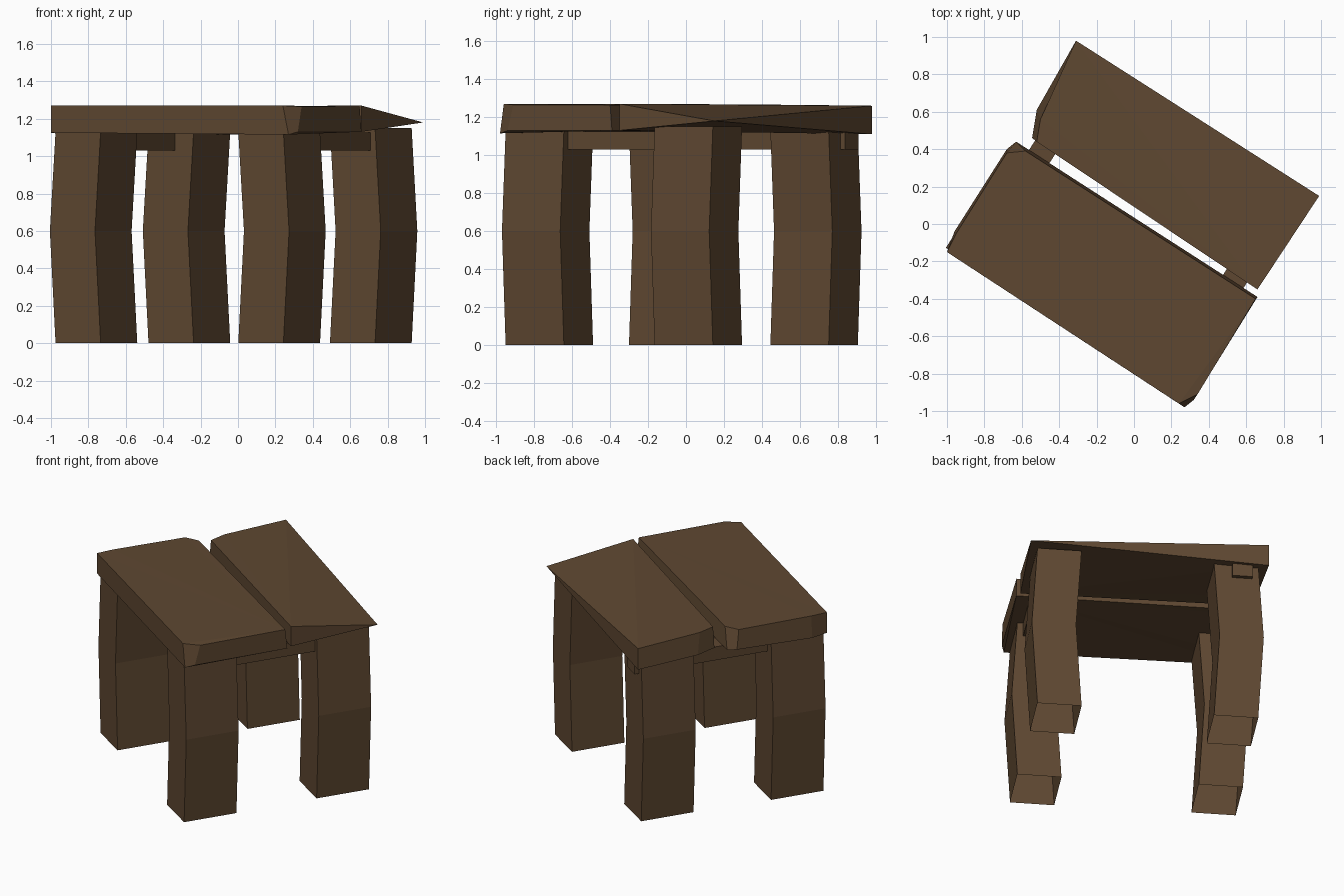
import bpy, bmesh, math
from mathutils import Vector

if "Cube" in bpy.data.objects:
    bpy.data.objects.remove(bpy.data.objects["Cube"])

wood = bpy.data.materials.new("dark brown wood")
wood.diffuse_color = (0.113, 0.064, 0.031, 1)
wood.use_nodes = True
wood.node_tree.nodes["Principled BSDF"].inputs["Base Color"].default_value = wood.diffuse_color

# Stool axes: U runs along the planks, V across them
U = Vector((0.843, -0.538, 0))
V = Vector((0.538, 0.843, 0))


def loft(name, rings, cap_first=True, cap_last=True):
    """Skin equal-sized rings (bottom to top) and fan-cap the ends."""
    bm = bmesh.new()
    rows = [[bm.verts.new(p) for p in ring] for ring in rings]
    n = len(rows[0])
    for lo, hi in zip(rows, rows[1:]):
        for i in range(n):
            j = (i + 1) % n
            bm.faces.new((lo[i], lo[j], hi[j], hi[i]))
    for row, wanted in ((rows[0], cap_first), (rows[-1], cap_last)):
        if wanted:
            for i in range(1, n - 1):
                bm.faces.new((row[0], row[i], row[i + 1]))
    bmesh.ops.remove_doubles(bm, verts=bm.verts, dist=0.0005)
    bmesh.ops.recalc_face_normals(bm, faces=bm.faces)
    mesh = bpy.data.meshes.new(name)
    bm.to_mesh(mesh)
    bm.free()
    mesh.materials.append(wood)
    obj = bpy.data.objects.new(name, mesh)
    bpy.context.collection.objects.link(obj)
    return obj


def rect(center, half_u, half_v):
    return [center + U * a * half_u + V * b * half_v
            for a, b in ((-1, -1), (1, -1), (1, 1), (-1, 1))]


# Legs: open-bottomed box posts that bow outward along the planks
for name, x, y, side, top in (
        ("front_left_leg", -0.757, -0.07, -1, 1.13),
        ("front_right_leg", 0.22, -0.72, 1, 1.13),
        ("back_left_leg", -0.26, 0.675, -1, 1.13),
        ("back_right_leg", 0.71, 0.065, 1, 1.15)):
    rings = []
    for z, bow in ((0, 0), (0.6, 0.036), (top, 0)):
        rings.append(rect(Vector((x, y, z)) + U * side * bow, 0.143, 0.182))
    loft(name, rings, cap_first=False)

# Cross bars joining the planks underneath, given where they cross the gap
for name, x, y, start, end in (
        ("left_cross_bar", -0.475, 0.41, -0.50, 0.55),
        ("right_cross_bar", 0.545, -0.285, -0.50, 0.56)):
    mid = Vector((x, y, 0)) + V * (start + end) / 2
    loft(name, [rect(mid + Vector((0, 0, z)), 0.065, (end - start) / 2)
                for z in (1.03, 1.125)])

# Back plank: one corner is hewn down to a point
loft("back_plank", [
    [(0.66, -0.35, 1.13), (0.99, 0.15, 1.18), (-0.31, 0.98, 1.11),
     (-0.52, 0.61, 1.13), (-0.545, 0.46, 1.13)],
    [(0.66, -0.35, 1.27), (0.99, 0.15, 1.18), (-0.31, 0.98, 1.26),
     (-0.50, 0.56, 1.265), (-0.52, 0.44, 1.265)]])

# Front plank: worn, chipped corners
loft("front_plank", [
    [(0.66, -0.39, 1.13), (-0.63, 0.44, 1.13), (-0.68, 0.40, 1.13),
     (-0.96, -0.04, 1.12), (-1.00, -0.15, 1.125), (0.27, -0.98, 1.115),
     (0.32, -0.94, 1.13)],
    [(0.65, -0.40, 1.265), (-0.58, 0.39, 1.265), (-0.68, 0.38, 1.265),
     (-0.95, -0.05, 1.27), (-1.00, -0.15, 1.27), (0.24, -0.96, 1.27),
     (0.34, -0.91, 1.265)]])
